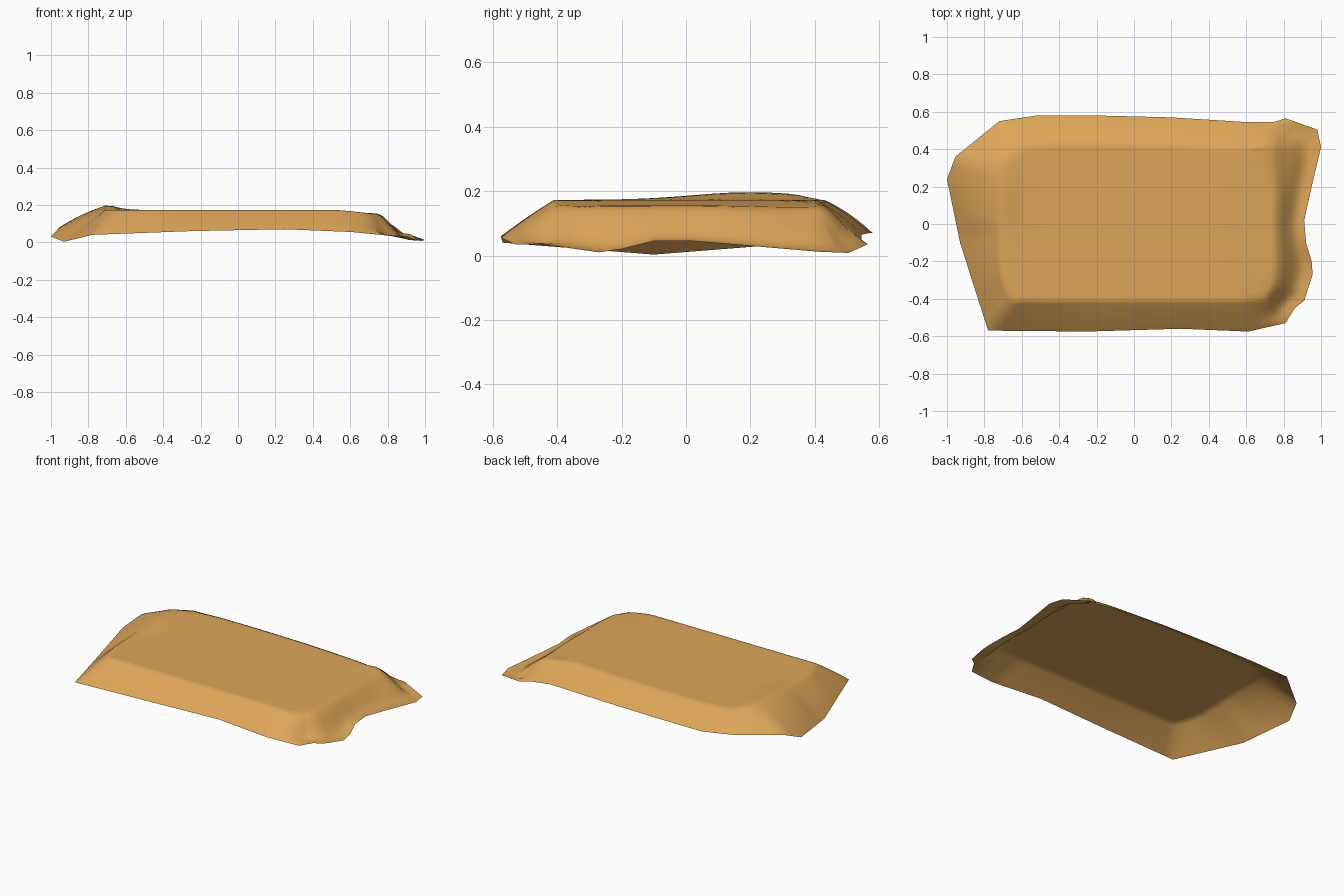
import bpy, bmesh, math

if "Cube" in bpy.data.objects:
    bpy.data.objects.remove(bpy.data.objects["Cube"])

# Lower rim of the open shell, clockwise from the left tip: x, y, z
RIM = [(-1, .24, .03), (-.955, .36, .08), (-.72, .55, .09), (-.52, .58, .07), (-.2, .58, .07),
       (.2, .57, .07), (.6, .545, .065), (.75, .545, .045), (.81, .565, .035), (.98, .505, .008),
       (1, .41, .012), (.95, .2, .03), (.91, .02, .045), (.92, -.1, .045), (.95, -.2, .02),
       (.955, -.27, .01), (.91, -.41, .03), (.86, -.45, .035), (.81, -.53, .035),
       (.61, -.575, .055), (.25, -.56, .07), (-.25, -.575, .06), (-.78, -.57, .04), (-.93, -.1, .003)]
WALL_STEPS = 10


def clamp(v, lo, hi):
    return max(lo, min(hi, v))


def smooth(a, b, v):
    t = clamp((v - a) / (b - a), 0, 1)
    return t * t * (3 - 2 * t)


def bump(x, y, cx, cy, sx, sy):
    return math.exp(-((x - cx) / sx) ** 2 - ((y - cy) / sy) ** 2)


def top_height(x, y):
    # flat top, raised ridge at the left, rolled off at the right
    return .173 + .024 * bump(x, y, -.72, .2, .1, .25) - .018 * smooth(.5, .74, x)


def wall_point(p, t):
    # t = 0 on the rim, 1 on the edge of the flat top
    x, y, z = p
    ix, iy = clamp(x * .84, -.71, .73), clamp(y * .74, -.41, .43)
    px, py = x + (ix - x) * t, y + (iy - y) * t
    plain = t + .22 * t * (1 - t) * (1.6 if y > 0 else .5)
    flange = .12 * t + .88 * smooth(.2, .95, t)      # crimped right end
    w = smooth(.74, .88, x)
    h = plain * (1 - w) + flange * w
    pz = z + (top_height(ix, iy) - z) * h
    dent = bump(px, py, .79, .33, .05, .14) + bump(px, py, .77, -.43, .05, .08)
    return px, py, pz - .02 * dent * min(1, 3 * t)


# Resample the rim evenly
rim = []
for a, b in zip(RIM, RIM[1:] + RIM[:1]):
    n = max(1, round(math.dist(a, b) / .06))
    rim += [tuple(a[k] + (b[k] - a[k]) * i / n for k in range(3)) for i in range(n)]

# Sloping walls, then rings across the flat top
bm = bmesh.new()
rings = [[bm.verts.new(wall_point(p, i / WALL_STEPS)) for p in rim] for i in range(WALL_STEPS + 1)]
edge = [v.co.copy() for v in rings[-1]]
for s in (.94, .88, .8, .7, .55, .35, .15):
    rings.append([bm.verts.new((c.x * s, c.y * s, c.z + (top_height(c.x * s, c.y * s) - c.z)
                                * smooth(1, .9, s) if s > .9 else top_height(c.x * s, c.y * s)))
                  for c in edge])
for lo, hi in zip(rings, rings[1:]):
    for i in range(len(rim)):
        j = (i + 1) % len(rim)
        bm.faces.new((lo[j], lo[i], hi[i], hi[j]))
bm.faces.new(list(reversed(rings[-1])))
for f in bm.faces:
    f.smooth = True

mesh = bpy.data.meshes.new("pouch_shell")
bm.to_mesh(mesh)
bm.free()
pouch = bpy.data.objects.new("pouch_shell", mesh)
bpy.context.collection.objects.link(pouch)

tan = bpy.data.materials.new("warm tan")
tan.diffuse_color = (.73, .38, .10, 1)
tan.use_nodes = True
tan.node_tree.nodes["Principled BSDF"].inputs["Base Color"].default_value = tan.diffuse_color
mesh.materials.append(tan)
